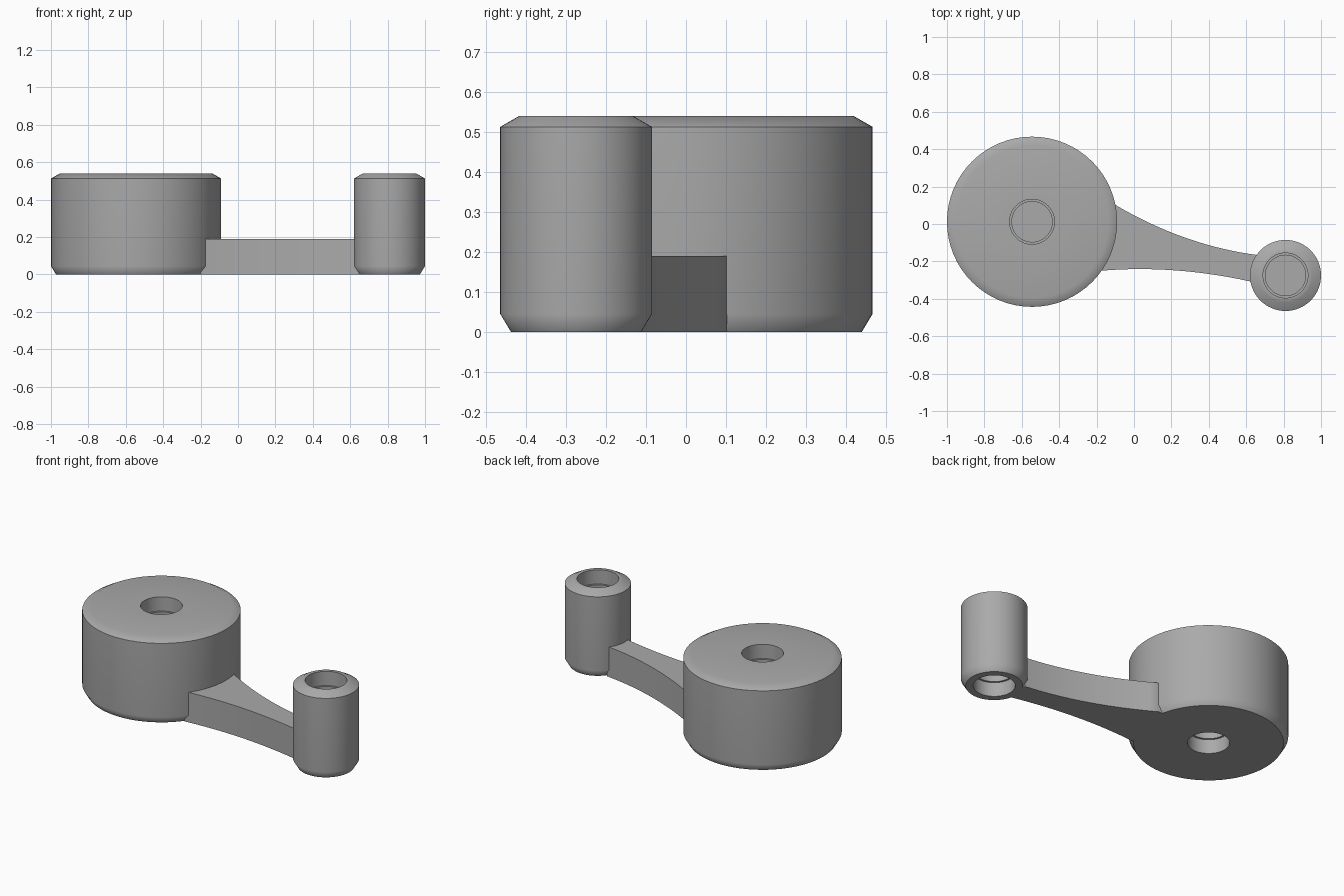
import bpy
import bmesh
import math
from mathutils import Vector

cube = bpy.data.objects.get("Cube")
if cube:
    bpy.data.objects.remove(cube)

grey = bpy.data.materials.new("plain grey")
grey.use_nodes = True
colour = (0.4, 0.4, 0.4, 1)
grey.diffuse_color = colour
grey.node_tree.nodes["Principled BSDF"].inputs["Base Color"].default_value = colour

HEIGHT = 0.54
ARM_HEIGHT = 0.19
SEGMENTS = 64


def finish(bm, name, location=(0, 0, 0)):
    """Turn the bmesh into a smooth-shaded object with crisp flat faces."""
    bmesh.ops.remove_doubles(bm, verts=bm.verts, dist=1e-5)
    bmesh.ops.recalc_face_normals(bm, faces=bm.faces)
    mesh = bpy.data.meshes.new(name)
    bm.to_mesh(mesh)
    bm.free()
    mesh.materials.append(grey)
    obj = bpy.data.objects.new(name, mesh)
    obj.location = location
    bpy.context.collection.objects.link(obj)
    bpy.ops.object.select_all(action="DESELECT")
    obj.select_set(True)
    bpy.context.view_layer.objects.active = obj
    bpy.ops.object.shade_smooth_by_angle(angle=math.radians(40))
    weighted = obj.modifiers.new("flat faces", "WEIGHTED_NORMAL")
    weighted.keep_sharp = True
    return obj


def boss(name, x, y, radius):
    """Chamfered cylinder with a stepped blind bore at each end."""
    wide, narrow, step, web = 0.12, 0.108, 0.09, 0.02
    middle = HEIGHT / 2
    profile = [
        (0, middle - web), (narrow, middle - web), (narrow, step),
        (wide, step), (wide, 0),
        (radius - 0.027, 0), (radius, 0.045),
        (radius, HEIGHT - 0.027), (radius - 0.047, HEIGHT),
        (wide, HEIGHT), (wide, HEIGHT - step),
        (narrow, HEIGHT - step), (narrow, middle + web), (0, middle + web),
    ]
    bm = bmesh.new()
    verts = [bm.verts.new((r, 0, z)) for r, z in profile]
    edges = [bm.edges.new(pair) for pair in zip(verts, verts[1:])]
    bmesh.ops.spin(bm, geom=verts + edges, cent=(0, 0, 0), axis=(0, 0, 1),
                   angle=math.tau, steps=SEGMENTS, use_merge=True)
    return finish(bm, name, (x, y, 0))


def bezier(a, b, c, steps=16):
    a, b, c = Vector(a), Vector(b), Vector(c)
    return [a.lerp(b, t).lerp(b.lerp(c, t), t)
            for t in (i / steps for i in range(steps + 1))]


# Large hub and small post
boss("large_hub", -0.545, 0.012, 0.455)
boss("small_post", 0.81, -0.275, 0.19)

# Curved arm joining them, tapering towards the post
back_edge = bezier((-0.1, 0.102), (0.28, -0.12), (0.67, -0.167))
front_edge = bezier((-0.2, -0.252), (0.22, -0.212), (0.67, -0.318))
outline = [Vector((-0.2, 0.102))] + back_edge + front_edge[::-1]
bm = bmesh.new()
base = bm.faces.new([bm.verts.new((p.x, p.y, 0)) for p in outline])
top = bmesh.ops.extrude_face_region(bm, geom=[base], use_keep_orig=True)
bmesh.ops.translate(bm, vec=(0, 0, ARM_HEIGHT),
                    verts=[g for g in top["geom"] if isinstance(g, bmesh.types.BMVert)])
finish(bm, "curved_arm")
